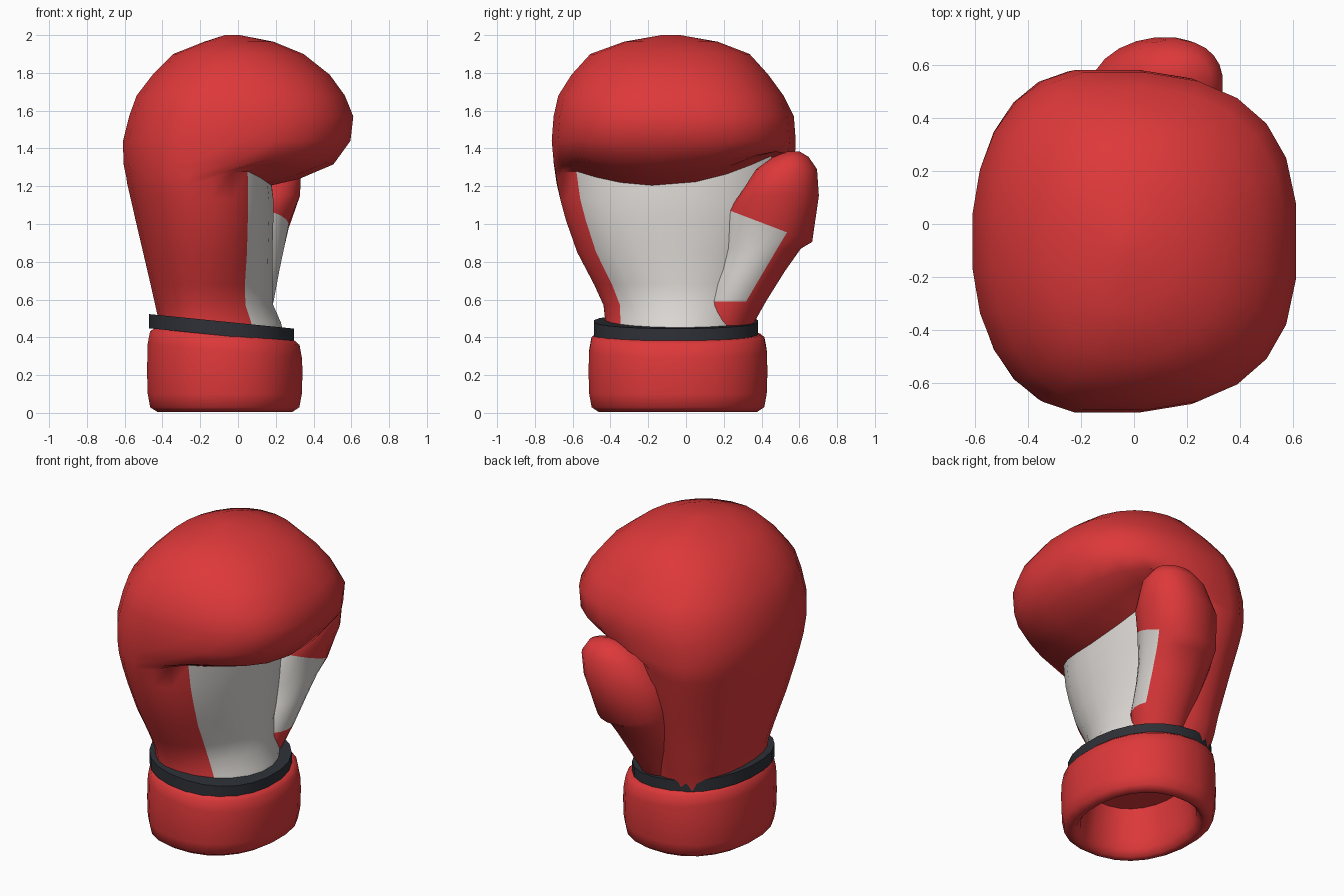
import bpy, bmesh, math


def material(name, rgb):
    m = bpy.data.materials.new(name)
    m.diffuse_color = (*rgb, 1)
    return m


RED = material("red leather", (0.73, 0.04, 0.042))
WHITE = material("off white palm", (0.72, 0.69, 0.66))
DARK = material("dark trim", (0.027, 0.030, 0.038))
SEG = 24


def spow(v, p):
    return math.copysign(abs(v) ** p, v)


def loft(name, rings, mats, is_second=None, warp=None):
    """Skin rings of (z, xmin, xmax, ymin, ymax, x_mid, power_left, power_right)."""
    bm = bmesh.new()
    rows = []
    for k, (z, x0, x1, y0, y1, xm, nl, nr) in enumerate(rings):
        row = []
        for i in range(SEG):
            t = (i + 0.5) * 2 * math.pi / SEG
            c, s = math.cos(t), math.sin(t)
            p = 2 / (nr if c > 0 else nl)
            x = xm + (x1 - xm if c > 0 else xm - x0) * spow(c, p)
            y = (y0 + y1) / 2 + (y1 - y0) / 2 * spow(s, p)
            dz = warp(k, x, y, c) if warp else 0
            row.append(bm.verts.new((x, y, z + dz)))
        rows.append(row)
    for k in range(len(rows) - 1):
        for i in range(SEG):
            j = (i + 1) % SEG
            f = bm.faces.new((rows[k][i], rows[k][j], rows[k + 1][j], rows[k + 1][i]))
            # angle of the face centre, -180..180 degrees from +x
            a = (i + 1) * 360 / SEG
            a = a - 360 if a > 180 else a
            if is_second and is_second(k, a):
                f.material_index = 1
    bm.faces.new(rows[0][::-1])
    bm.faces.new(rows[-1])
    bmesh.ops.recalc_face_normals(bm, faces=bm.faces)
    me = bpy.data.meshes.new(name)
    bm.to_mesh(me)
    bm.free()
    for m in mats:
        me.materials.append(m)
    ob = bpy.data.objects.new(name, me)
    bpy.context.collection.objects.link(ob)
    bpy.ops.object.select_all(action='DESELECT')
    ob.select_set(True)
    bpy.context.view_layer.objects.active = ob
    bpy.ops.object.shade_smooth_by_angle(angle=math.radians(50))
    return ob


# Padded hand: wrist, palm, then the fist curling over the palm
hand = [
    (0.40, -0.42, 0.25, -0.43, 0.36, -0.18, 2.2, 2.0),
    (0.48, -0.42, 0.23, -0.43, 0.37, -0.18, 2.2, 2.0),
    (0.57, -0.44, 0.19, -0.44, 0.40, -0.18, 2.2, 1.9),
    (0.68, -0.465, 0.185, -0.49, 0.42, -0.18, 2.2, 1.9),
    (0.85, -0.505, 0.185, -0.58, 0.47, -0.18, 2.2, 2.1),
    (1.02, -0.545, 0.19, -0.64, 0.51, -0.19, 2.2, 2.2),
    (1.13, -0.57, 0.19, -0.67, 0.54, -0.20, 2.2, 2.3),
    (1.215, -0.59, 0.18, -0.69, 0.56, -0.20, 2.2, 2.4),
    (1.25, -0.595, 0.33, -0.695, 0.57, -0.20, 2.2, 2.5),
    (1.32, -0.61, 0.51, -0.705, 0.58, -0.18, 2.2, 2.6),
    (1.44, -0.612, 0.60, -0.715, 0.585, -0.15, 2.2, 2.7),
    (1.57, -0.58, 0.615, -0.705, 0.575, -0.12, 2.2, 2.7),
    (1.68, -0.54, 0.57, -0.68, 0.52, -0.10, 2.2, 2.6),
    (1.79, -0.455, 0.49, -0.61, 0.44, -0.06, 2.2, 2.4),
    (1.90, -0.345, 0.35, -0.51, 0.34, -0.03, 2.1, 2.2),
    (1.965, -0.18, 0.19, -0.33, 0.17, -0.03, 2, 2),
    (2.00, -0.07, 0.01, -0.13, -0.03, -0.03, 2, 2),
]
LIFT = {7: 1.0, 8: 1.0, 9: 0.4}


def fist_edge(k, x, y, c):
    # lower edge of the fist rises towards both sides of the palm
    return LIFT.get(k, 0) * (0.43 * y * y + 0.136 * y) * max(0, min(1, c * 1.6))


loft("hand", hand, [RED, WHITE],
     lambda k, a: k < 7 and -50 < a < (40 if k < 2 else 55), fist_edge)

# Thumb blending up from the side of the wrist
thumb = [
    (0.44, -0.16, 0.14, 0.05, 0.34, -0.02, 2, 2),
    (0.59, -0.16, 0.19, 0.08, 0.425, 0.00, 2, 2),
    (0.75, -0.18, 0.22, 0.16, 0.525, 0.02, 2, 2),
    (0.87, -0.19, 0.245, 0.20, 0.61, 0.04, 2, 2),
    (0.99, -0.19, 0.27, 0.22, 0.67, 0.07, 2, 2.1),
    (1.15, -0.17, 0.33, 0.28, 0.705, 0.12, 2, 2.2),
    (1.29, -0.06, 0.335, 0.37, 0.695, 0.15, 2, 2.2),
    (1.355, 0.03, 0.29, 0.46, 0.65, 0.16, 2, 2),
    (1.385, 0.11, 0.20, 0.54, 0.60, 0.16, 2, 2),
]
loft("thumb", thumb, [RED, WHITE],
     lambda k, a: 1 <= k < 4 and -160 < a < 25,
     lambda k, x, y, c: -0.38 * (y - 0.445) if k == 4 else 0)

# Dark tape band, tilted down towards the palm
band = [(z, -0.475 + e, 0.30 - e, -0.49 + e, 0.385 - e, -0.09, 2.2, 2.2)
        for z, e in ((0.41, 0.05), (0.41, 0.0), (0.485, 0.0), (0.485, 0.07))]
loft("wrist_band", band, [DARK],
     warp=lambda k, x, y, c: -0.1 * (x + 0.09))

# Padded cuff with a hollow opening underneath
cuff = [(z, -0.485 + e, 0.345 - e, -0.52 + e, 0.435 - e, -0.07, 2.2, 2.2)
        for z, e in ((0.30, 0.15), (0.12, 0.12), (0.05, 0.11), (0.012, 0.085),
                     (0.005, 0.055), (0.03, 0.017), (0.10, 0.004), (0.22, 0.0),
                     (0.33, 0.004), (0.395, 0.016), (0.415, 0.04), (0.42, 0.09))]
loft("cuff", cuff, [RED],
     warp=lambda k, x, y, c: -0.09 * (x + 0.07) if k > 7 else 0)
